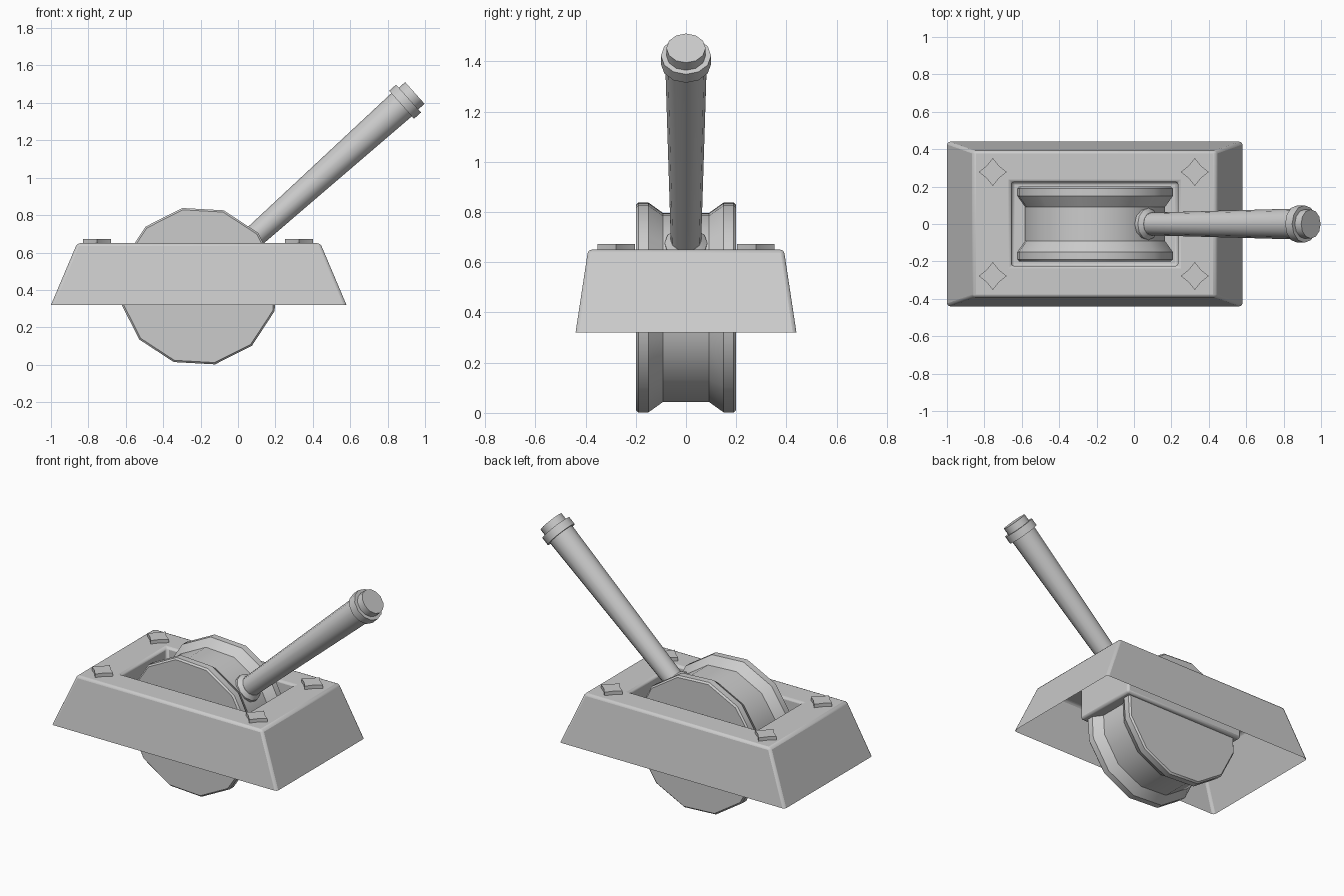
import bpy, bmesh
from math import sin, cos, pi, radians
from mathutils import Vector

if "Cube" in bpy.data.objects:
    bpy.data.objects.remove(bpy.data.objects["Cube"])

CX = -0.21                                   # centre of base and wheel
HUB = Vector((CX, 0, 0.42))                  # wheel axis
TILT = radians(41.8)                         # handle angle above horizontal
ARM = Vector((cos(TILT), 0, sin(TILT)))


def loft(name, rings, cap_start=True, bevel=0.0, segments=2, angle=32):
    """Skin equal-length closed rings, cap the ends, shade by angle."""
    bm = bmesh.new()
    loops = [[bm.verts.new(p) for p in ring] for ring in rings]
    for a, b in zip(loops, loops[1:]):
        n = len(a)
        for i in range(n):
            j = (i + 1) % n
            bm.faces.new((a[i], a[j], b[j], b[i]))
    bm.faces.new(loops[-1])
    if cap_start:
        bm.faces.new(loops[0][::-1])
    mesh = bpy.data.meshes.new(name)
    bm.to_mesh(mesh)
    bm.free()
    ob = bpy.data.objects.new(name, mesh)
    bpy.context.collection.objects.link(ob)
    bpy.ops.object.select_all(action='DESELECT')
    bpy.context.view_layer.objects.active = ob
    ob.select_set(True)
    bpy.ops.object.shade_smooth_by_angle(angle=radians(angle))
    if bevel:
        m = ob.modifiers.new("soft_edges", 'BEVEL')
        m.width, m.segments = bevel, segments
        m.limit_method, m.angle_limit = 'ANGLE', radians(40)
    return ob


def lathe_rings(profile, origin, axis, u, sides):
    """Rings for (distance along axis, radius) pairs."""
    v = axis.cross(u)
    return [[origin + axis * s + (u * cos(2 * pi * i / sides) + v * sin(2 * pi * i / sides)) * r
             for i in range(sides)] for s, r in profile]


def rect(hx, hy, z):
    return [(CX + sx * hx, sy * hy, z) for sx, sy in ((-1, -1), (1, -1), (1, 1), (-1, 1))]


# hollow sloped base with a sunken wheel pocket
loft("base", [rect(0.79, 0.44, 0.32), rect(0.65, 0.39, 0.65),
              rect(0.445, 0.225, 0.65), rect(0.445, 0.225, 0.43)],
     cap_start=False, bevel=0.015)

# grooved twelve-sided wheel, one corner pointing along the handle
half = [(0.2, 0.417), (0.19, 0.427), (0.15, 0.427), (0.092, 0.385)]
profile = [(-s, r) for s, r in half] + [(s, r) for s, r in reversed(half)]
loft("wheel", lathe_rings(profile, HUB, Vector((0, 1, 0)), ARM, 12))

# handle: foot ring, tapered rod and stepped end cap
side = Vector((0, 1, 0))
loft("handle_foot_ring", lathe_rings([(0.35, 0.085), (0.385, 0.085), (0.405, 0.062)],
                                     HUB, ARM, side, 12))
loft("handle_rod", lathe_rings([(0.37, 0.06), (1.47, 0.083)], HUB, ARM, side, 12))
loft("handle_collar", lathe_rings([(1.455, 0.1), (1.505, 0.1)], HUB, ARM, side, 12))
loft("handle_cap", lathe_rings([(1.49, 0.078), (1.55, 0.078)], HUB, ARM, side, 12))

# four-pointed star studs on the base corners
for sx in (-1, 1):
    for sy in (-1, 1):
        star = [[(CX - 0.005 + sx * 0.54 + r * cos(i * pi / 4), sy * 0.278 + r * sin(i * pi / 4), z)
                 for i in range(8) for r in ((0.047 if i % 2 else 0.075),)]
                for z in (0.64, 0.672)]
        loft("corner_stud", star, angle=20)
